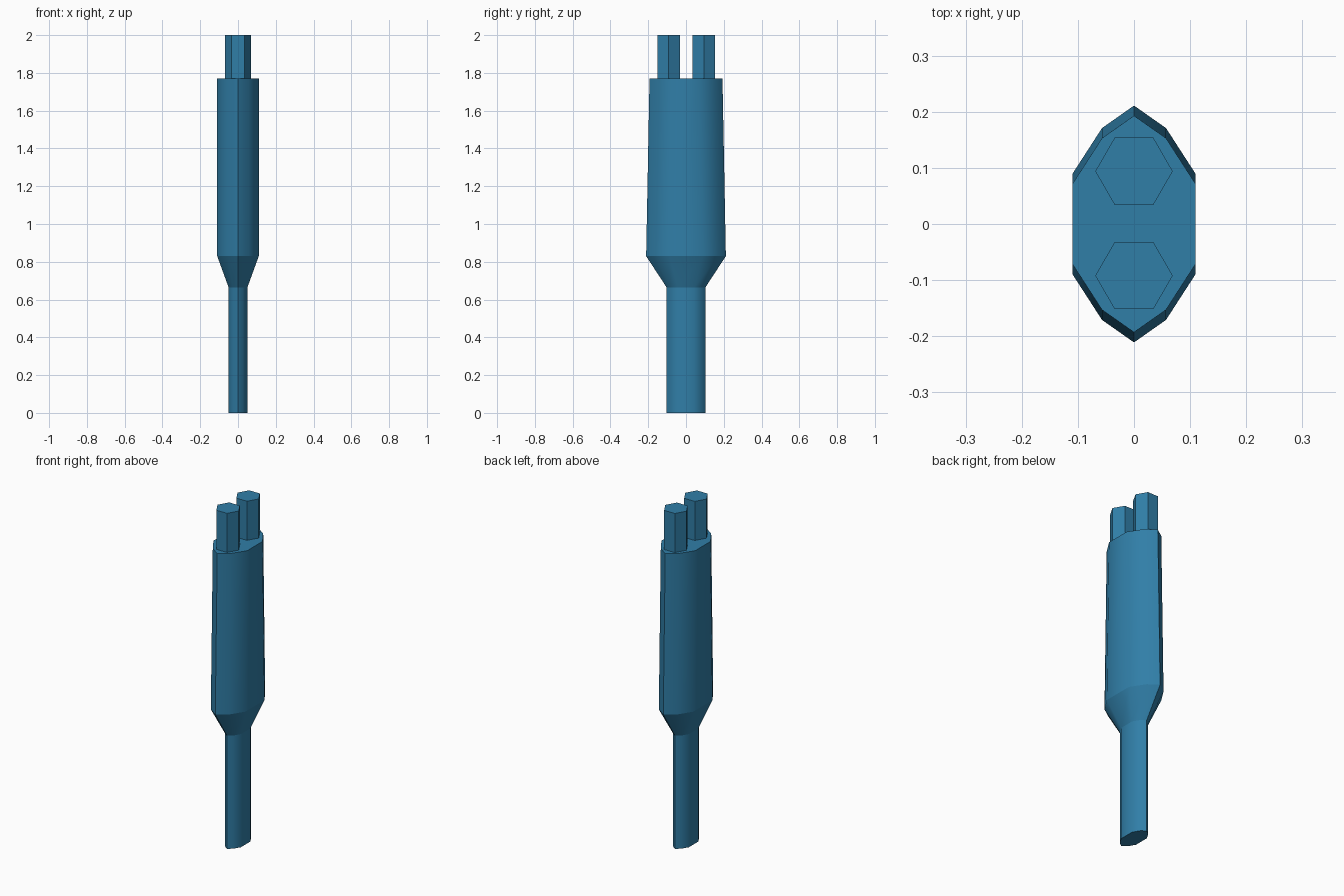
import bpy, math

if "Cube" in bpy.data.objects:
    bpy.data.objects.remove(bpy.data.objects["Cube"])

mat = bpy.data.materials.new("steel blue")
mat.diffuse_color = (0.03, 0.21, 0.39, 1)
mat.use_nodes = True
mat.node_tree.nodes["Principled BSDF"].inputs["Base Color"].default_value = mat.diffuse_color


def loft(name, rings, smooth):
    """Skin equal-sized rings of points, bottom to top, and cap both ends."""
    n = len(rings[0])
    verts = [p for ring in rings for p in ring]
    faces = [(k * n + i, k * n + (i + 1) % n, (k + 1) * n + (i + 1) % n, (k + 1) * n + i)
             for k in range(len(rings) - 1) for i in range(n)]
    faces += [tuple(reversed(range(n))), tuple(range(len(verts) - n, len(verts)))]
    mesh = bpy.data.meshes.new(name)
    mesh.from_pydata(verts, [], faces)
    mesh.materials.append(mat)
    ob = bpy.data.objects.new(name, mesh)
    bpy.context.collection.objects.link(ob)
    if smooth:
        bpy.ops.object.select_all(action='DESELECT')
        ob.select_set(True)
        bpy.context.view_layer.objects.active = ob
        bpy.ops.object.shade_smooth_by_angle(angle=math.radians(50))
    return ob


def section(z, quarter, y0=0.0):
    """Ten-sided pointed oval: tip, shoulder and side mirrored in x and y."""
    tip, sh, side = quarter
    right = [(tip[0], -tip[1]), (sh[0], -sh[1]), (side[0], -side[1]), side, sh]
    pts = right + [(-x, -y) for x, y in right]
    return [(x, y + y0, z) for x, y in pts]


wide = [(0, 0.211), (0.057, 0.171), (0.11, 0.089)]
top = [(0, 0.193), (0.057, 0.153), (0.11, 0.071)]
narrow = [(0, 0.103), (0.026, 0.084), (0.05, 0.044)]

# Stem, flared collar and tapering body
loft("stem", [section(0, narrow), section(0.665, narrow)], True)
loft("collar", [section(0.665, narrow), section(0.83, wide)], True)
loft("body", [section(0.83, wide), section(1.77, top)], True)

# Two hexagonal prongs on top
for name, y in (("front_prong", -0.092), ("back_prong", 0.094)):
    loft(name, [[(0.069 * math.cos(i * math.pi / 3), y + 0.069 * math.sin(i * math.pi / 3), z)
                 for i in range(6)] for z in (1.765, 2.0)], False)
